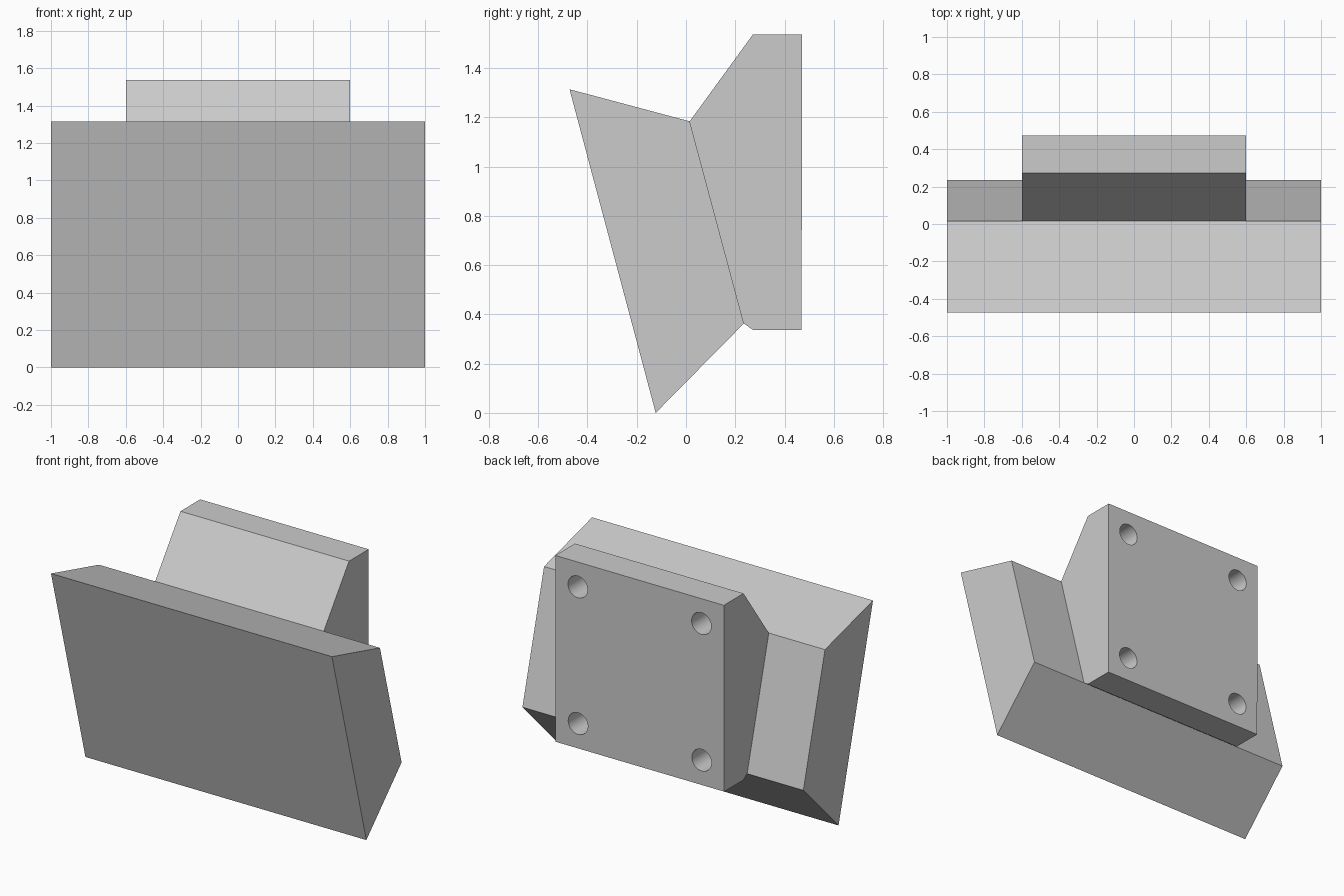
import bpy
import bmesh
import math
from mathutils import Matrix

cube = bpy.data.objects.get("Cube")
if cube:
    bpy.data.objects.remove(cube, do_unlink=True)

# Single light grey material
grey = bpy.data.materials.new("light_grey")
grey.use_nodes = True
colour = (0.6, 0.6, 0.6, 1.0)
grey.diffuse_color = colour
grey.node_tree.nodes["Principled BSDF"].inputs["Base Color"].default_value = colour


def add_object(name, bm):
    bmesh.ops.recalc_face_normals(bm, faces=bm.faces)
    mesh = bpy.data.meshes.new(name)
    bm.to_mesh(mesh)
    bm.free()
    mesh.materials.append(grey)
    obj = bpy.data.objects.new(name, mesh)
    bpy.context.collection.objects.link(obj)
    return obj


def prism(name, profile, half_width):
    """Extrude a (y, z) side profile symmetrically along x."""
    bm = bmesh.new()
    face = bm.faces.new([bm.verts.new((-half_width, y, z)) for y, z in profile])
    side = bmesh.ops.extrude_face_region(bm, geom=[face])
    verts = [v for v in side["geom"] if isinstance(v, bmesh.types.BMVert)]
    bmesh.ops.translate(bm, verts=verts, vec=(2 * half_width, 0, 0))
    return add_object(name, bm)


# Tilted front panel and the narrower mounting block behind it
joint_top, joint_bottom = (0.015, 1.184), (0.235, 0.363)
prism("front_panel", [(-0.473, 1.314), joint_top, joint_bottom, (-0.123, 0)], 1.0)
block = prism("mounting_block", [joint_top, (0.272, 1.537), (0.472, 1.537),
                                 (0.469, 0.337), (0.272, 0.337), joint_bottom], 0.6)

# Four blind screw holes in the back of the block
bm = bmesh.new()
for x in (-0.44, 0.44):
    for z in (0.497, 1.377):
        place = Matrix.Translation((x, 0.47, z)) @ Matrix.Rotation(math.pi / 2, 4, "X")
        bmesh.ops.create_cone(bm, cap_ends=True, segments=32, radius1=0.07,
                              radius2=0.07, depth=0.42, matrix=place)
cutter = add_object("hole_cutter", bm)
cutter.hide_render = True
cutter.hide_set(True)

holes = block.modifiers.new("screw_holes", "BOOLEAN")
holes.operation = "DIFFERENCE"
holes.solver = "EXACT"
holes.object = cutter
bpy.context.view_layer.objects.active = block
block.select_set(True)
bpy.ops.object.modifier_apply(modifier=holes.name)
bpy.ops.object.shade_smooth_by_angle(angle=math.radians(30))
bpy.data.objects.remove(cutter, do_unlink=True)
